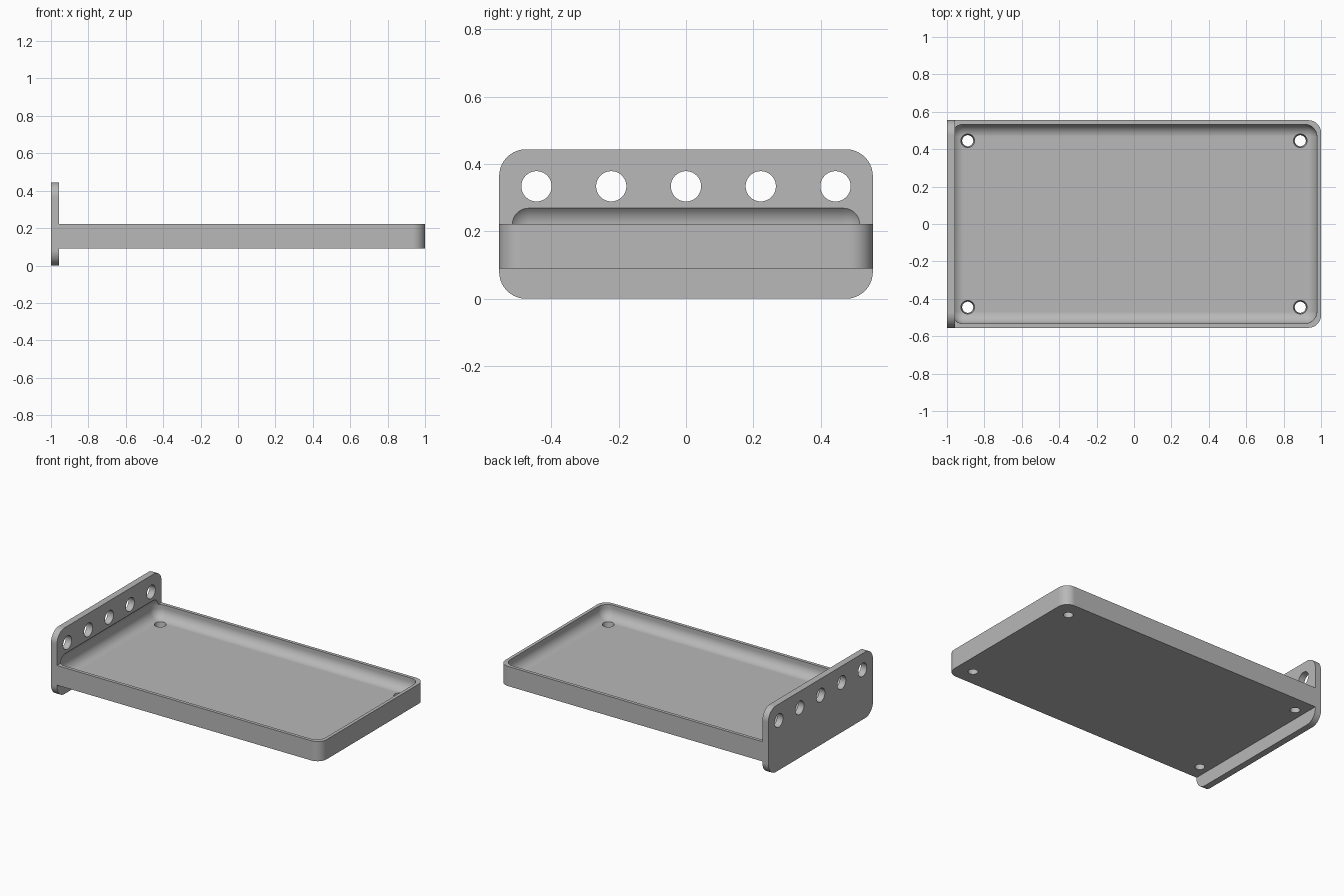
import bpy, bmesh, math
from mathutils import Matrix, Vector

old = bpy.data.objects.get("Cube")
if old:
    bpy.data.objects.remove(old, do_unlink=True)

grey = bpy.data.materials.new("plain grey")
grey.use_nodes = True
colour = (0.48, 0.48, 0.48, 1)
grey.diffuse_color = colour
grey.node_tree.nodes["Principled BSDF"].inputs["Base Color"].default_value = colour


def finish(name, bm):
    mesh = bpy.data.meshes.new(name)
    bm.to_mesh(mesh)
    bm.free()
    mesh.materials.append(grey)
    obj = bpy.data.objects.new(name, mesh)
    bpy.context.collection.objects.link(obj)
    return obj


def rounded_box(name, low, high, radius, pick):
    """Box between two corners, rounding the edges chosen by pick(middle, direction)."""
    low, high = Vector(low), Vector(high)
    bm = bmesh.new()
    bmesh.ops.create_cube(bm, size=1)
    for v in bm.verts:
        v.co = (low + high) / 2 + v.co * (high - low)
    edges = [e for e in bm.edges
             if pick((e.verts[0].co + e.verts[1].co) / 2,
                     (e.verts[0].co - e.verts[1].co).normalized())]
    bmesh.ops.bevel(bm, geom=edges, offset=radius, segments=10, profile=0.5,
                    affect='EDGES', clamp_overlap=True)
    return finish(name, bm)


def drill(name, place, r_low, r_high, depth, turn=Matrix()):
    bm = bmesh.new()
    bmesh.ops.create_cone(bm, cap_ends=True, segments=40, radius1=r_low, radius2=r_high,
                          depth=depth, matrix=Matrix.Translation(place) @ turn)
    return finish(name, bm)


def cut(obj, cutters):
    bpy.context.view_layer.objects.active = obj
    for cutter in cutters:
        cutter.hide_render = True
        mod = obj.modifiers.new("cut", 'BOOLEAN')
        mod.operation, mod.solver, mod.object = 'DIFFERENCE', 'EXACT', cutter
        bpy.ops.object.modifier_apply(modifier=mod.name)


# Main dimensions
half_y, panel_x = 0.555, -0.956
base, rim, floor = 0.09, 0.222, 0.133

# Tray body, rounded at its free end
tray = rounded_box("tray", (panel_x, -half_y, base), (1, half_y, rim), 0.067,
                   lambda mid, d: abs(d.z) > 0.9 and mid.x > 0)

# Upright end panel with rounded corners
panel = rounded_box("end_panel", (-1, -half_y, 0), (panel_x, half_y, 0.444), 0.08,
                    lambda mid, d: abs(d.x) > 0.9)

# Soft-cornered hollow, which also bites slightly into the panel
hollow = rounded_box("hollow_cutter", (-0.978, -0.533, floor), (0.978, 0.533, 0.286), 0.066,
                     lambda mid, d: True)

# Four tapered screw holes in the tray floor
screws = [drill("screw_cutter", (sx * 0.889, sy * 0.445, (base + floor) / 2),
                0.029, 0.037, floor - base + 0.01)
          for sx in (-1, 1) for sy in (-1, 1)]

# Row of five round holes along the panel
sideways = Matrix.Rotation(math.pi / 2, 4, 'Y')
row = [drill("panel_hole_cutter", (-0.978, i * 0.222, 0.334), 0.045, 0.045, 0.1, sideways)
       for i in range(-2, 3)]

cut(tray, [hollow] + screws)
cut(panel, [hollow] + row)
for cutter in [hollow] + screws + row:
    bpy.data.objects.remove(cutter, do_unlink=True)

# Smooth rounded areas and keep flat faces crisp
for obj in (tray, panel):
    bpy.ops.object.select_all(action='DESELECT')
    obj.select_set(True)
    bpy.context.view_layer.objects.active = obj
    bpy.ops.object.shade_smooth_by_angle(angle=math.radians(30))
    mod = obj.modifiers.new("even_normals", 'WEIGHTED_NORMAL')
    mod.keep_sharp = True
